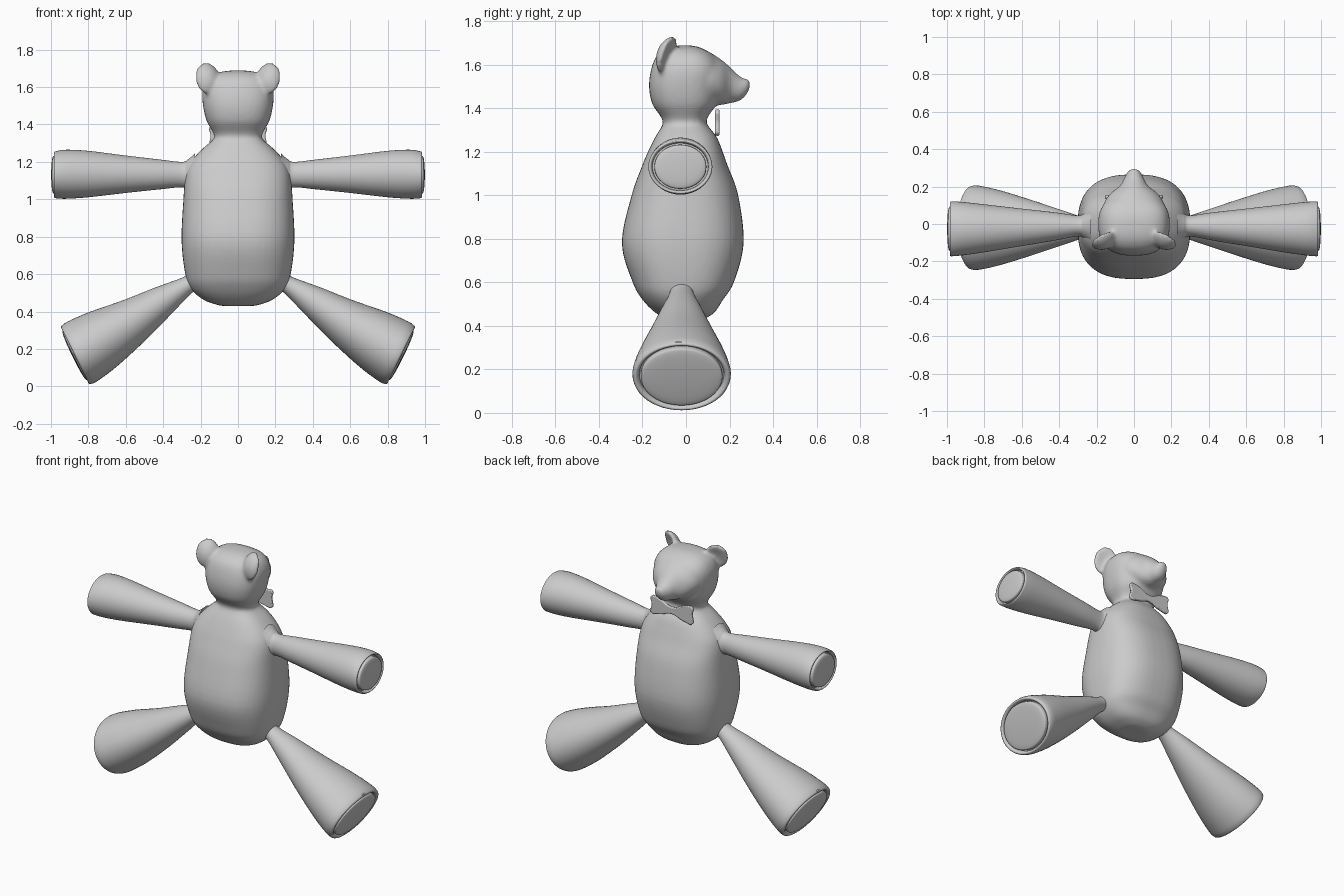
import bpy, bmesh, math
from mathutils import Vector, Matrix

cube = bpy.data.objects.get("Cube")
if cube:
    bpy.data.objects.remove(cube)

grey = bpy.data.materials.new("plain_grey")
grey.use_nodes = True
grey.diffuse_color = (0.6, 0.6, 0.6, 1)
grey.node_tree.nodes["Principled BSDF"].inputs["Base Color"].default_value = (0.6, 0.6, 0.6, 1)

X, Y, Z = Vector((1, 0, 0)), Vector((0, 1, 0)), Vector((0, 0, 1))


def spline(keys, steps):
    """Catmull-Rom interpolation through the key tuples."""
    out = []
    for i in range(len(keys) - 1):
        p = [keys[max(0, min(len(keys) - 1, i + k))] for k in (-1, 0, 1, 2)]
        for s in range(steps):
            t = s / steps
            out.append([b + 0.5 * t * (c - a + t * (2 * a - 5 * b + 4 * c - d + t * (3 * (b - c) + d - a)))
                        for a, b, c, d in zip(*p)])
    return out + [list(keys[-1])]


def loft(bm, keys, u, v, power=2.0, sides=48, steps=5):
    """Skin rings; a key is (centre x, y, z, half size along u, half size along v)."""
    def sp(w):
        return math.copysign(abs(w) ** (2 / power), w)
    rings = []
    for x, y, z, a, b in spline(keys, steps):
        c = Vector((x, y, z))
        ring = []
        for k in range(sides):
            ang = 2 * math.pi * k / sides
            ring.append(bm.verts.new(c + u * a * sp(math.cos(ang)) + v * b * sp(math.sin(ang))))
        rings.append(ring)
    for r, s in zip(rings, rings[1:]):
        for k in range(sides):
            j = (k + 1) % sides
            bm.faces.new((r[k], r[j], s[j], s[k]))
    bm.faces.new(rings[0])
    bm.faces.new(rings[-1])


def finish(bm, name, mirror=False, angle=60):
    bmesh.ops.recalc_face_normals(bm, faces=bm.faces)
    mesh = bpy.data.meshes.new(name)
    bm.to_mesh(mesh)
    bm.free()
    mesh.materials.append(grey)
    ob = bpy.data.objects.new(name, mesh)
    bpy.context.collection.objects.link(ob)
    bpy.ops.object.select_all(action='DESELECT')
    ob.select_set(True)
    bpy.context.view_layer.objects.active = ob
    bpy.ops.object.shade_smooth_by_angle(angle=math.radians(angle))
    if mirror:
        ob.modifiers.new("mirror", 'MIRROR')
    return ob


def upright(rows):
    """Rows of (z, half width, back y, front y) as loft keys."""
    return [(0, (b + f) / 2, z, w, (f - b) / 2) for z, w, b, f in rows]


# Torso
bm = bmesh.new()
loft(bm, upright([
    (.43, .09, -.08, .08), (.46, .18, -.14, .13), (.52, .25, -.2, .17), (.6, .282, -.245, .22),
    (.78, .302, -.295, .265), (1.0, .292, -.25, .24), (1.14, .28, -.2, .19), (1.21, .245, -.17, .165),
    (1.27, .19, -.14, .14), (1.33, .125, -.105, .095), (1.38, .12, -.1, .09)]), X, Y, 2.6)

# Head and snout
loft(bm, upright([
    (1.32, .12, -.1, .09), (1.36, .135, -.115, .1), (1.42, .168, -.155, .14), (1.5, .187, -.17, .155),
    (1.58, .19, -.16, .16), (1.64, .165, -.135, .13), (1.675, .115, -.09, .075),
    (1.688, .05, -.04, .03)]), X, Y, 2.5)
loft(bm, [
    (0, .02, 1.535, .17, .14), (0, .1, 1.535, .165, .125), (0, .16, 1.52, .13, .105),
    (0, .205, 1.505, .075, .082), (0, .25, 1.49, .05, .055), (0, .28, 1.5, .035, .035),
    (0, .296, 1.515, .012, .015)], X, Z)

# Ears, cupped towards the face
for side in (-1, 1):
    made = bmesh.ops.create_uvsphere(bm, u_segments=32, v_segments=20, radius=1)
    turn = (Matrix.Translation((side * .152, -.105, 1.65)) @ Matrix.Rotation(-side * .45, 4, 'Z')
            @ Matrix.Rotation(-.3, 4, 'X'))
    for vert in made['verts']:
        p = vert.co
        cup = .025 * (p.x ** 2 + p.z ** 2)
        vert.co = turn @ Vector((p.x * .075, p.y * .026 + cup, p.z * .092))

body = finish(bm, "body_and_head", angle=180)
remesh = body.modifiers.new("blend", 'REMESH')
remesh.mode = 'VOXEL'
remesh.voxel_size = .011
remesh.use_smooth_shade = True
soft = body.modifiers.new("soften", 'SMOOTH')
soft.factor = .5
soft.iterations = 8


def limb(name, keys, u, v, normal, pad_size):
    """Flared limb with a rolled rim, a groove and a domed pad at its end."""
    end = Vector(keys[-1][:3])
    a, b = keys[-1][3:]
    bm = bmesh.new()
    loft(bm, keys, u, v)
    rim = [(0, 1), (.006, .97), (.006, .93), (-.004, .885), (-.02, .87)]
    bmesh.ops.delete(bm, geom=[max(bm.faces, key=lambda f: f.calc_center_median().x)], context='FACES_ONLY')
    loft(bm, [(*(end + normal * d), a * s, b * s) for d, s in rim], u, v, steps=2)
    bmesh.ops.delete(bm, geom=[f for f in bm.faces if len(f.verts) > 4
                               and (f.calc_center_median() - end).length < .003], context='FACES_ONLY')
    bmesh.ops.remove_doubles(bm, verts=bm.verts, dist=.0001)
    finish(bm, name, mirror=True)
    bm = bmesh.new()
    dome = [(-.02, 1), (.004, 1), (.012, .95), (.017, .75), (.02, .4), (.021, .05)]
    loft(bm, [(*(end + normal * d), a * s * pad_size, b * s * pad_size) for d, s in dome], u, v, steps=3)
    finish(bm, name + "_pads", mirror=True)


# Arms
limb("arms", [
    (.23, -.01, 1.13, .1, .115), (.265, -.01, 1.13, .07, .085), (.3, -.01, 1.132, .056, .068),
    (.42, -.013, 1.133, .075, .08), (.6, -.018, 1.134, .1, .1), (.8, -.023, 1.135, .128, .124),
    (.92, -.025, 1.134, .143, .131), (.978, -.026, 1.131, .147, .125)], Y, Z, X, .81)

# Legs
leg_up = Vector((.441, 0, .897))
limb("legs", [
    (.2, -.02, .575, .11, .1), (.24, -.02, .557, .07, .06), (.268, -.02, .542, .056, .048),
    (.4, -.02, .455, .098, .084), (.557, -.02, .35, .15, .124), (.72, -.02, .252, .2, .163),
    (.83, -.02, .188, .225, .178), (.866, -.02, .168, .223, .174)],
    Y, leg_up, Vector((.897, 0, -.441)), .84)

# Bow tie with wavy wing ends
half = [(0, .022), (.03, .026), (.07, .048), (.11, .06), (.145, .063), (.157, .045), (.148, .02),
        (.146, 0), (.152, -.02), (.156, -.045), (.14, -.06), (.105, -.052), (.065, -.043),
        (.03, -.028), (0, -.024)]
outline = half + [(-x, z) for x, z in half[-2:0:-1]]
bm = bmesh.new()
face = bm.faces.new([bm.verts.new((x, .134, 1.332 + z)) for x, z in outline])
new = bmesh.ops.extrude_face_region(bm, geom=[face])
bmesh.ops.translate(bm, vec=(0, .02, 0), verts=[g for g in new['geom'] if isinstance(g, bmesh.types.BMVert)])
bow = finish(bm, "bow_tie")
bevel = bow.modifiers.new("rounded_edge", 'BEVEL')
bevel.width = .006
bevel.segments = 2
